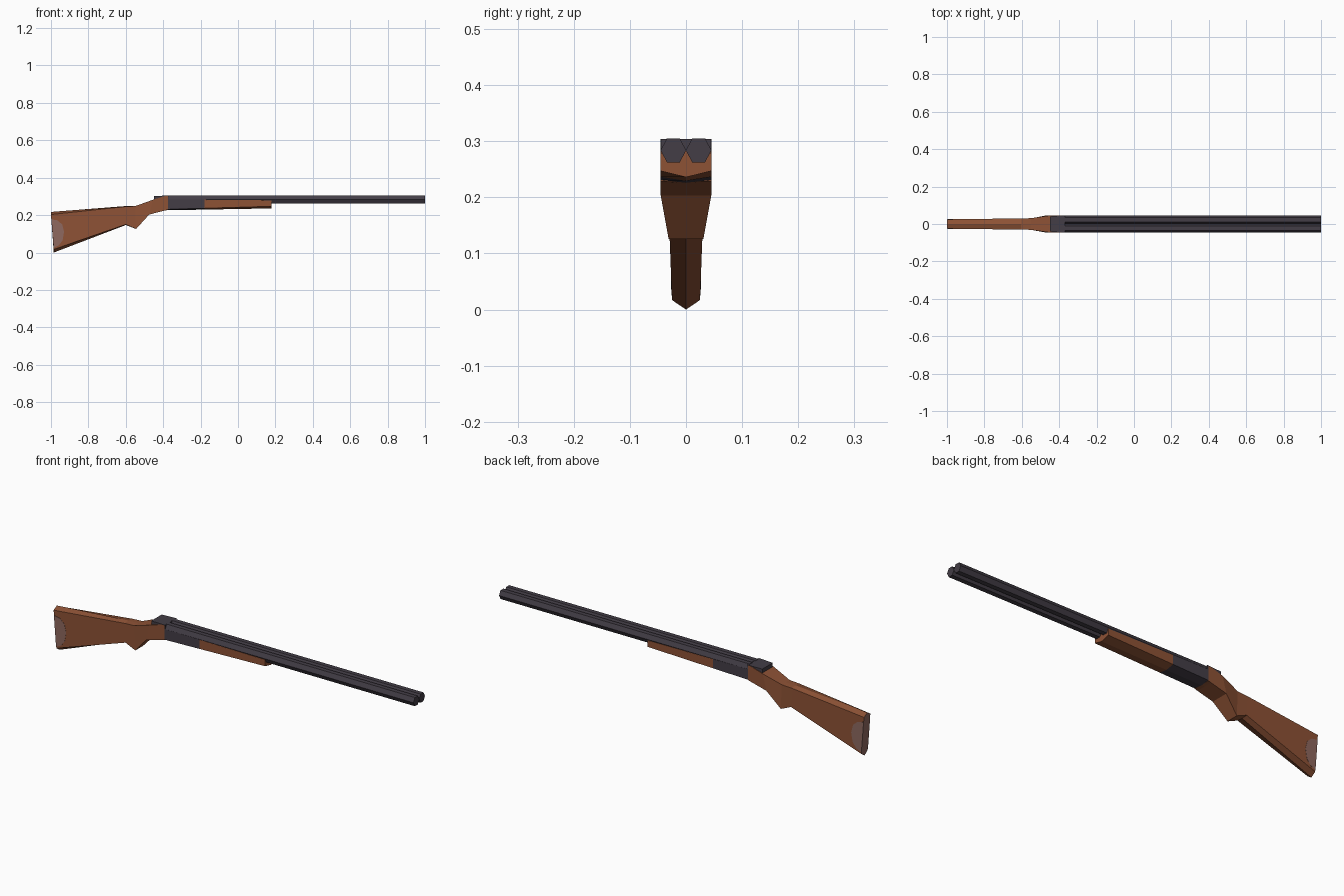
import bpy, bmesh, math

if "Cube" in bpy.data.objects:
    bpy.data.objects.remove(bpy.data.objects["Cube"])

def material(name, rgb):
    m = bpy.data.materials.new(name)
    m.diffuse_color = (*rgb, 1)
    m.use_nodes = True
    m.node_tree.nodes["Principled BSDF"].inputs["Base Color"].default_value = m.diffuse_color
    return m

WOOD = material("walnut wood", (0.27, 0.085, 0.036))
METAL = material("dark gunmetal", (0.056, 0.047, 0.061))
PLATE = material("mauve brown plate", (0.27, 0.14, 0.115))

def loft(name, rings, mats):
    """Skin a row of equal-sized vertex rings and cap both ends."""
    bm = bmesh.new()
    vs = [[bm.verts.new(p) for p in r] for r in rings]
    n = len(rings[0])
    for a, b in zip(vs, vs[1:]):
        for i in range(n):
            j = (i + 1) % n
            bm.faces.new((a[i], a[j], b[j], b[i]))
    start = bm.faces.new(vs[0][::-1])
    bm.faces.new(vs[-1])
    bmesh.ops.recalc_face_normals(bm, faces=bm.faces)
    if len(mats) > 1:
        start.material_index = 1
    me = bpy.data.meshes.new(name)
    bm.to_mesh(me)
    bm.free()
    for m in mats:
        me.materials.append(m)
    ob = bpy.data.objects.new(name, me)
    bpy.context.collection.objects.link(ob)
    return ob

def section(xt, xb, hw, ridge_b, side_b, side_t, ridge_t):
    """Six-sided section: bottom ridge, two sides, top ridge."""
    return [(xb, 0, ridge_b), (xb, hw, side_b), (xt, hw, side_t),
            (xt, 0, ridge_t), (xt, -hw, side_t), (xb, -hw, side_b)]

# Stock, with the butt end in the plate colour
loft("stock", [
    section(-1.0, -0.985, 0.025, 0.0, 0.017, 0.203, 0.217),
    section(-0.605, -0.60, 0.030, 0.147, 0.150, 0.245, 0.248),
    section(-0.55, -0.545, 0.031, 0.126, 0.126, 0.248, 0.248),
    section(-0.455, -0.475, 0.045, 0.203, 0.203, 0.282, 0.282),
    section(-0.39, -0.39, 0.045, 0.225, 0.225, 0.302, 0.302),
    section(-0.375, -0.375, 0.045, 0.227, 0.229, 0.302, 0.302),
], [WOOD, PLATE])

# Receiver and fore-end share one tapering body
def body(x):
    t = (x + 0.375) / 0.555
    return section(x, x, 0.045, 0.226 + 0.010 * t, 0.231 + 0.016 * t,
                   0.284 - 0.005 * t, 0.284)

loft("receiver", [body(-0.375), body(-0.18)], [METAL])
loft("fore_end", [body(-0.18), body(0.18)], [WOOD])

# Breech block over the wrist of the stock
def box_ring(x, hw, z0, z1):
    return [(x, -hw, z0), (x, hw, z0), (x, hw, z1), (x, -hw, z1)]

loft("breech_block", [box_ring(-0.45, 0.041, 0.282, 0.303),
                      box_ring(-0.37, 0.045, 0.282, 0.304)], [METAL])

# Twin six-sided barrels
for side, label in ((-1, "right"), (1, "left")):
    def ring(x):
        return [(x, side * 0.0225 + 0.0228 * math.cos(k * math.pi / 3),
                 0.2838 + 0.0248 * math.sin(k * math.pi / 3)) for k in range(6)]
    loft(label + "_barrel", [ring(-0.375), ring(1.0)], [METAL])

# Rounded butt plates on both cheeks
outline = [(-0.998, 0.178), (-0.965, 0.172), (-0.940, 0.150), (-0.930, 0.110),
           (-0.938, 0.065), (-0.958, 0.038), (-0.986, 0.025)]
for side, label in ((-1, "right"), (1, "left")):
    def layer(d):
        return [(x, side * (0.025 + 0.0128 * (x + 1) + d), z) for x, z in outline]
    loft(label + "_butt_plate", [layer(-0.001), layer(0.0008)], [PLATE])
